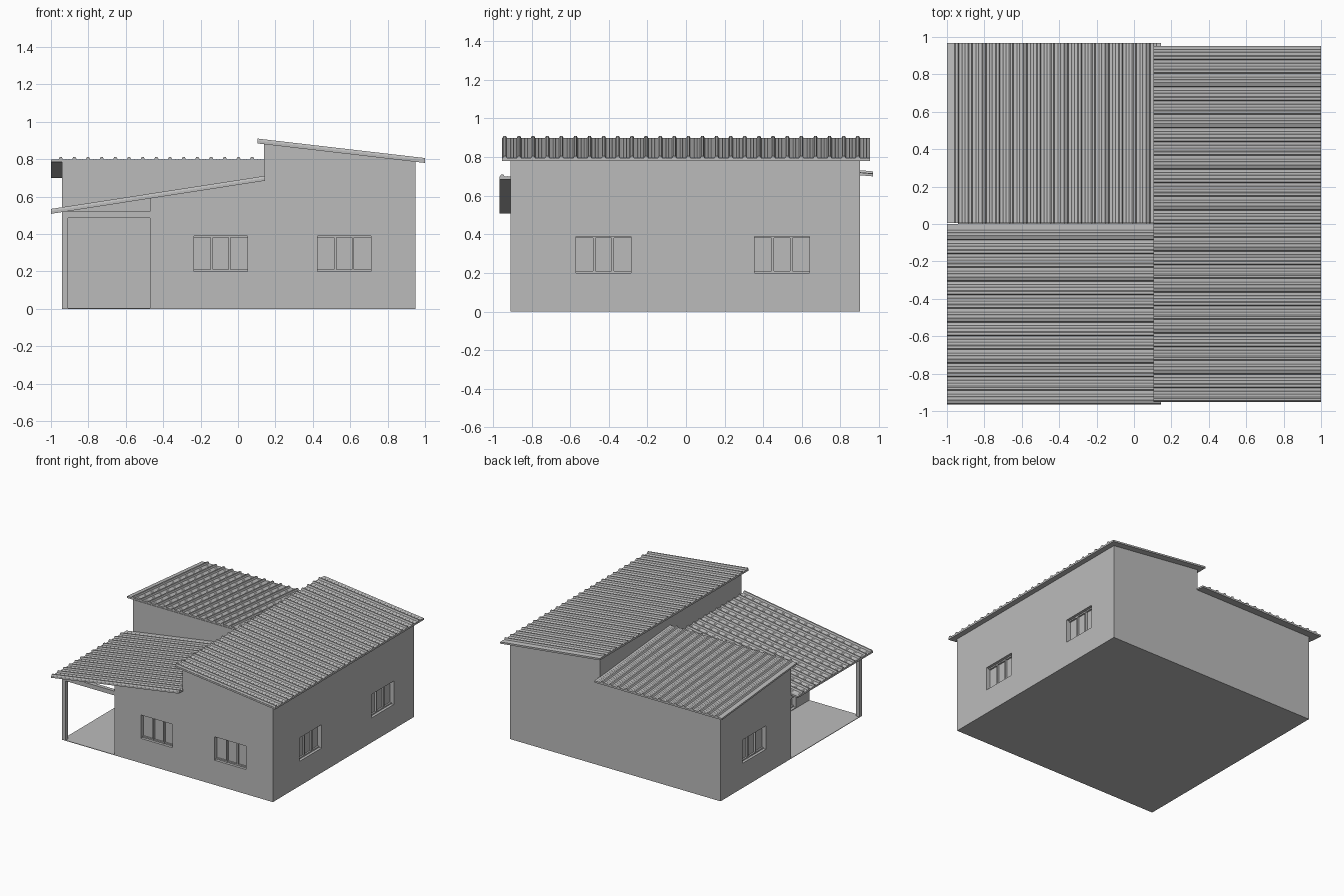
import bpy, bmesh

if "Cube" in bpy.data.objects:
    bpy.data.objects.remove(bpy.data.objects["Cube"])

grey = bpy.data.materials.new("plain_grey")
grey.diffuse_color = (0.5, 0.5, 0.5, 1)
grey.use_nodes = True
grey.node_tree.nodes["Principled BSDF"].inputs["Base Color"].default_value = grey.diffuse_color


def loft(name, ring_a, ring_b):
    """Closed solid between two matching outlines."""
    bm = bmesh.new()
    a = [bm.verts.new(p) for p in ring_a]
    b = [bm.verts.new(p) for p in ring_b]
    bm.faces.new(a)
    bm.faces.new(b[::-1])
    for i in range(len(a)):
        j = (i + 1) % len(a)
        bm.faces.new((a[i], b[i], b[j], a[j]))
    bmesh.ops.recalc_face_normals(bm, faces=bm.faces)
    me = bpy.data.meshes.new(name)
    bm.to_mesh(me)
    bm.free()
    me.materials.append(grey)
    ob = bpy.data.objects.new(name, me)
    bpy.context.collection.objects.link(ob)
    return ob


def box(name, lo, hi):
    ring = [(lo[0], lo[1]), (hi[0], lo[1]), (hi[0], hi[1]), (lo[0], hi[1])]
    return loft(name, [(x, y, lo[2]) for x, y in ring], [(x, y, hi[2]) for x, y in ring])


def wing(name, axis, run0, run1, top0, top1, side0, side1):
    """Wall block whose top slopes along the given axis."""
    prof = [(run0, 0), (run1, 0), (run1, top1), (run0, top0)]
    place = (lambda r, s, z: (r, s, z)) if axis == 'x' else (lambda r, s, z: (s, r, z))
    return loft(name, [place(r, side0, z) for r, z in prof],
                [place(r, side1, z) for r, z in prof])


def ribbed_roof(name, axis, run0, z0, run1, z1, side0, side1, first_rib):
    """Ribbed sheet sloping along the axis, ribs parallel to the slope."""
    pitch, sheet, rib = 0.0731, 0.014, 0.012
    prof = [(side0, 0), (side0, sheet)]
    c = first_rib
    while c + 0.013 < side1:
        prof += [(c - 0.012, sheet), (c - 0.006, sheet + rib),
                 (c + 0.006, sheet + rib), (c + 0.012, sheet)]
        # two low stiffening ridges between main ribs
        for k in (0.4, 0.6):
            m = c + pitch * k
            if m + 0.005 < side1:
                prof += [(m - 0.004, sheet), (m, sheet + 0.002), (m + 0.004, sheet)]
        c += pitch
    prof += [(side1, sheet), (side1, 0)]
    place = (lambda r, s, z: (r, s, z)) if axis == 'x' else (lambda r, s, z: (s, r, z))
    return loft(name, [place(run0, s, z0 + h) for s, h in prof],
                [place(run1, s, z1 + h) for s, h in prof])


def opening(name, wall, axis, face, out, a0, a1, z0=0.20, z1=0.39):
    """Recess in a wall with frame and two mullions; out = outward sign."""
    def slab(n, b0, b1, w0, w1, d0, d1):
        d = sorted((face + out * d0, face + out * d1))
        if axis == 'x':
            return box(n, (d[0], b0, w0), (d[1], b1, w1))
        return box(n, (b0, d[0], w0), (b1, d[1], w1))
    cutter = slab(name + "_cutter", a0, a1, z0, z1, -0.035, 0.02)
    cutter.hide_render = True
    mod = wall.modifiers.new("recess", 'BOOLEAN')
    mod.operation, mod.solver, mod.object = 'DIFFERENCE', 'EXACT', cutter
    bpy.context.view_layer.objects.active = wall
    bpy.ops.object.modifier_apply(modifier=mod.name)
    bpy.data.objects.remove(cutter)
    w = (a1 - a0) / 3
    for i in (1, 2):
        slab(f"{name}_mullion_{i}", a0 + w * i - 0.006, a0 + w * i + 0.006, z0, z1, -0.036, -0.02)
    for n, e in (("bottom", z0), ("top", z1 - 0.01)):
        slab(f"{name}_{n}_rail", a0, a1, e, e + 0.01, -0.036, -0.022)


# Wall blocks
main = wing("main_walls", 'x', 0.14, 0.95, 0.884, 0.790, -0.91, 0.90)
front = wing("front_walls", 'x', -0.47, 0.14, 0.594, 0.688, -0.91, 0.0)
back = wing("back_walls", 'y', 0.0, 0.90, 0.788, 0.709, -0.94, 0.14)

# Windows and porch door
opening("front_window_left", front, 'y', -0.91, -1, -0.235, 0.05)
opening("front_window_right", main, 'y', -0.91, -1, 0.425, 0.71)
opening("side_window_front", main, 'x', 0.95, 1, -0.57, -0.285)
opening("side_window_back", main, 'x', 0.95, 1, 0.355, 0.64)
opening("left_window", back, 'x', -0.94, -1, 0.32, 0.62)
opening("porch_door", front, 'x', -0.47, -1, -0.74, -0.42, 0.01, 0.39)

# Open porch: floor, corner post and beams
box("porch_floor", (-0.94, -0.91, 0), (-0.47, 0, 0.004))
box("porch_post", (-0.94, -0.91, 0), (-0.91, -0.88, 0.52))
box("porch_front_beam", (-0.94, -0.91, 0.485), (-0.47, -0.88, 0.52))
box("porch_side_beam", (-0.94, -0.88, 0.485), (-0.91, 0, 0.52))

# Three single-pitch roofs
ribbed_roof("main_roof", 'x', 0.105, 0.884, 1.0, 0.780, -0.953, 0.953, -0.938)
ribbed_roof("porch_roof", 'x', -1.0, 0.508, 0.145, 0.685, -0.965, 0.0, -0.952)
ribbed_roof("back_roof", 'y', 0.005, 0.785, 0.968, 0.700, -1.0, 0.145, -0.948)
